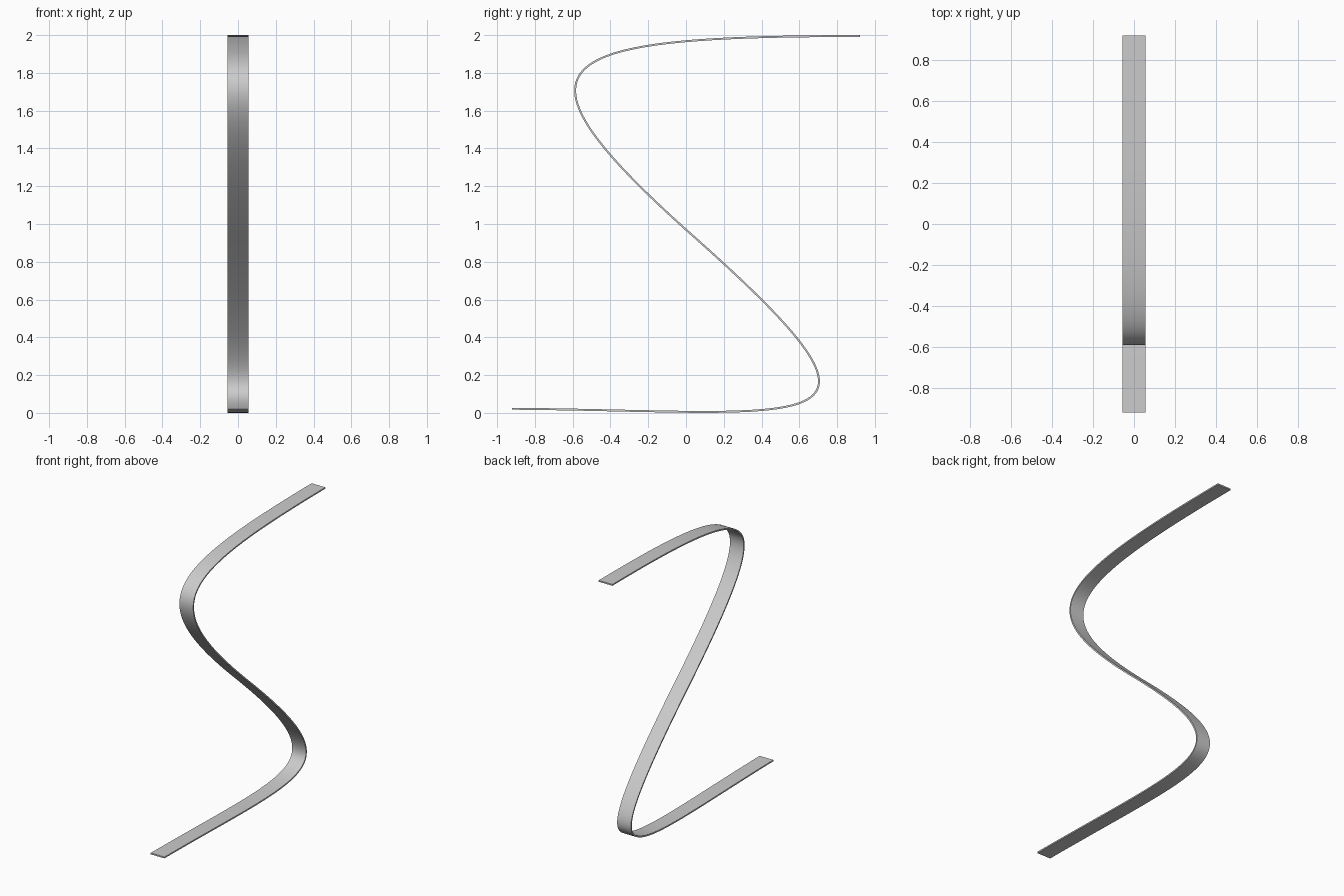
import bpy
import bmesh
from mathutils import Vector
from mathutils.geometry import interpolate_bezier

cube = bpy.data.objects.get("Cube")
if cube:
    bpy.data.objects.remove(cube, do_unlink=True)

HALF_WIDTH = 0.055
THICKNESS = 0.01
STEPS = 64

# Plain grey material
grey = bpy.data.materials.new("light_grey")
grey.use_nodes = True
colour = (0.6, 0.6, 0.6, 1.0)
grey.diffuse_color = colour
grey.node_tree.nodes["Principled BSDF"].inputs["Base Color"].default_value = colour


def point(y, z):
    return Vector((0, y, z))


# S-shaped centre line: upper bend, then lower bend
middle = point(0, 0.97)
upper = interpolate_bezier(point(0.92, 1.995), point(-0.74, 1.995),
                           point(-1.0, 1.87), middle, STEPS)
lower = interpolate_bezier(middle, point(1.28, -0.16),
                           point(0.72, 0.008), point(-0.92, 0.022), STEPS)
path = upper + lower[1:]

# Flat strip swept along the centre line
bm = bmesh.new()
rows = [[bm.verts.new(p + Vector((side * HALF_WIDTH, 0, 0))) for side in (-1, 1)]
        for p in path]
for a, b in zip(rows, rows[1:]):
    bm.faces.new((a[0], a[1], b[1], b[0]))
bmesh.ops.recalc_face_normals(bm, faces=bm.faces)
mesh = bpy.data.meshes.new("curved_ribbon")
bm.to_mesh(mesh)
bm.free()
mesh.materials.append(grey)

ribbon = bpy.data.objects.new("curved_ribbon", mesh)
bpy.context.collection.objects.link(ribbon)

# Sheet thickness, centred on the path
solid = ribbon.modifiers.new("thickness", 'SOLIDIFY')
solid.thickness = THICKNESS
solid.offset = 0

# Smooth along the bends, sharp at the edges
bpy.ops.object.select_all(action='DESELECT')
ribbon.select_set(True)
bpy.context.view_layer.objects.active = ribbon
bpy.ops.object.modifier_apply(modifier=solid.name)
bpy.ops.object.shade_smooth_by_angle()
